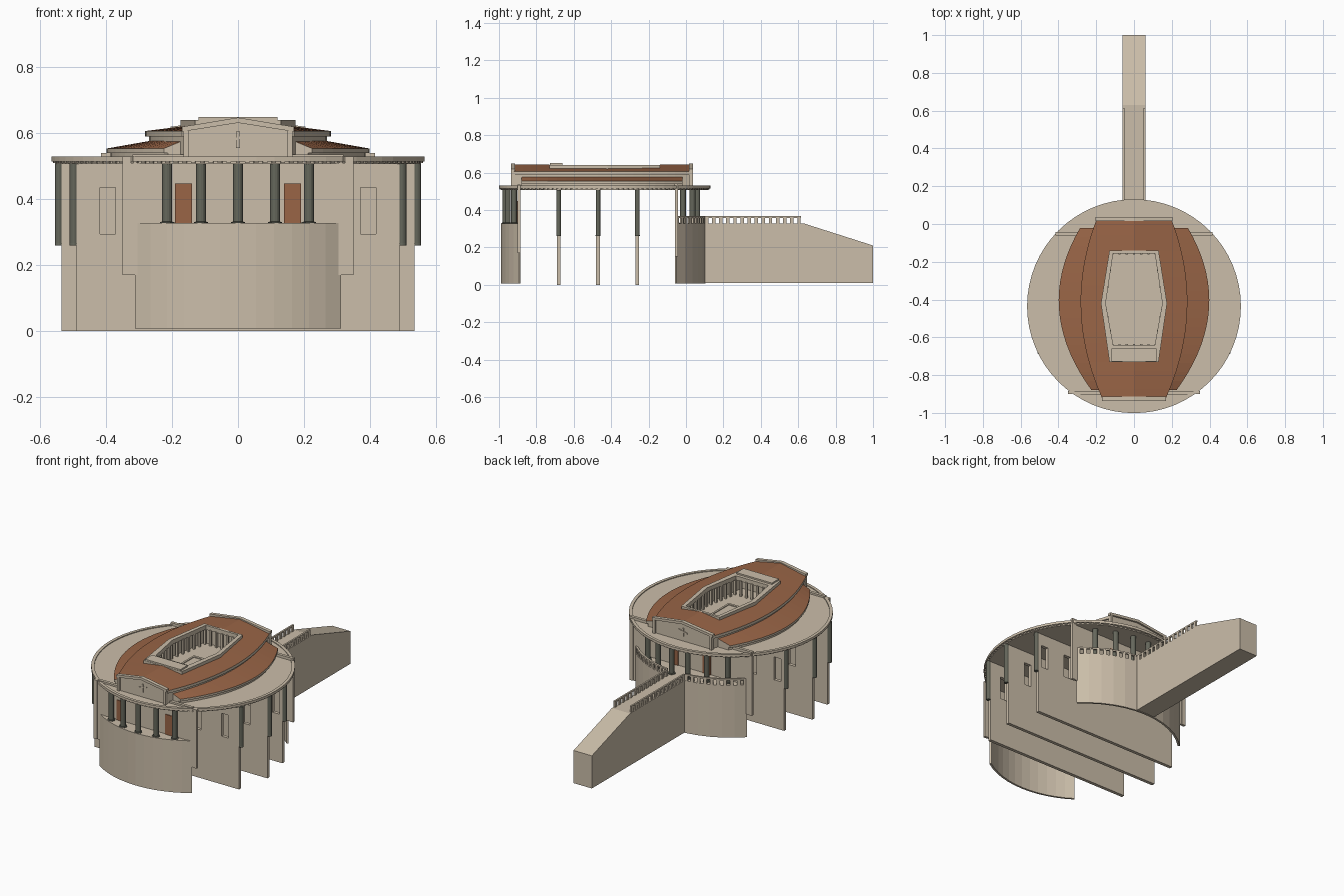
import bpy, bmesh, math

if "Cube" in bpy.data.objects:
    bpy.data.objects.remove(bpy.data.objects["Cube"])

CY = -0.435  # centre of the round hall


def material(name, col):
    m = bpy.data.materials.new(name)
    m.diffuse_color = (*col, 1)
    m.use_nodes = True
    m.node_tree.nodes["Principled BSDF"].inputs["Base Color"].default_value = m.diffuse_color
    return m


STONE = material("sandstone", (0.60, 0.515, 0.40))
TILE = material("terracotta", (0.32, 0.13, 0.062))
DARK = material("dark_column_stone", (0.13, 0.135, 0.105))


def finish(name, bm, mats=(STONE,), tile_top=False):
    bmesh.ops.recalc_face_normals(bm, faces=bm.faces)
    if tile_top:
        bm.normal_update()
        for f in bm.faces:
            f.material_index = 1 if f.normal.z > 0.5 else 0
    me = bpy.data.meshes.new(name)
    bm.to_mesh(me)
    bm.free()
    for m in mats:
        me.materials.append(m)
    ob = bpy.data.objects.new(name, me)
    bpy.context.collection.objects.link(ob)
    return ob


def loft(bm, rings, closed=False):
    rows = [[bm.verts.new(p) for p in r] for r in rings]
    n = len(rows[0])
    pairs = list(zip(rows, rows[1:])) + ([(rows[-1], rows[0])] if closed else [])
    for a, b in pairs:
        for i in range(n):
            j = (i + 1) % n
            bm.faces.new((a[i], a[j], b[j], b[i]))
    if not closed:
        bm.faces.new(rows[0])
        bm.faces.new(rows[-1])


def box(bm, x0, x1, y0, y1, z0, z1):
    loft(bm, [[(x0, y0, z), (x1, y0, z), (x1, y1, z), (x0, y1, z)] for z in (z0, z1)])


def prism_y(bm, pts, y0, y1):
    loft(bm, [[(x, y, z) for x, z in pts] for y in (y0, y1)])


def arc_band(bm, r0, r1, z0, z1, mid, half, n, closed=False):
    rings = []
    for i in range(n if closed else n + 1):
        a = mid - half + 2 * half * i / n
        c, s = math.cos(a), math.sin(a)
        rings.append([(r * c, CY + r * s, z) for r, z in ((r0, z0), (r1, z0), (r1, z1), (r0, z1))])
    loft(bm, rings, closed)


def column(bm, x, y, z0, z1, r, base=1.4):
    def ring(rad, z):
        return [(x + rad * math.cos(i * math.pi / 8), y + rad * math.sin(i * math.pi / 8), z)
                for i in range(16)]
    loft(bm, [ring(r * base, z0), ring(r * base, z0 + 0.005), ring(r, z0 + 0.006), ring(r, z1)])


# Three cross walls pierced by windows, with columns at their ends
for name, y, half, holes in (("front_cross_wall", -0.68, 0.49, (-0.395, -0.21, 0.21, 0.395)),
                             ("middle_cross_wall", -0.47, 0.535, (-0.395, -0.21, 0.21, 0.395)),
                             ("rear_cross_wall", -0.26, 0.49, (-0.446, -0.28, 0.28, 0.446))):
    bm = bmesh.new()
    y0, y1 = y - 0.01, y + 0.01
    box(bm, -half, half, y0, y1, 0, 0.295)
    box(bm, -half, half, y0, y1, 0.435, 0.51)
    edge = -half
    for c in holes:
        box(bm, edge, c - 0.024, y0, y1, 0.295, 0.435)
        edge = c + 0.024
    box(bm, edge, half, y0, y1, 0.295, 0.435)
    finish(name, bm)
    bm = bmesh.new()
    for s in (-1, 1):
        column(bm, s * (half + 0.008), y, 0.26, 0.508, 0.0125, 1.02)
    finish(name + "_columns", bm, (DARK,))

# Curved podium shells and their floors
for name, mid, r, half in (("front_podium", -math.pi / 2, 0.555, 0.598),
                           ("rear_podium", math.pi / 2, 0.54, 0.777)):
    bm = bmesh.new()
    arc_band(bm, r - 0.012, r, 0.008, 0.328, mid, half, 12)
    finish(name, bm)
    bm = bmesh.new()
    pts = [(r * .985 * math.cos(mid - half + half * i / 6), CY + r * .985 * math.sin(mid - half + half * i / 6))
           for i in range(13)]
    loft(bm, [[(x, y, z) for x, y in pts] for z in (0.312, 0.326)])
    finish(name + "_floor", bm)

# Portico back walls with end pilasters and brown doors
for name, y, half, z0, door, out in (("front_portico", -0.893, 0.325, 0.17, 0.165, -1),
                                     ("rear_portico", -0.052, 0.39, 0.15, 0.11, 1)):
    bm = bmesh.new()
    box(bm, -half, half, y - 0.005, y + 0.005, z0, 0.51)
    for s in (-1, 1):
        box(bm, *sorted((s * half, s * (half + 0.025))), y - 0.008, y + 0.008, z0, 0.53)
    cap = half - 0.005 if out < 0 else half + 0.025
    box(bm, -cap, cap, y - 0.009, y + 0.009, 0.515, 0.536 if out < 0 else 0.541)
    finish(name + "_wall", bm)
    bm = bmesh.new()
    for s in (-1, 1):
        yy = y + out * 0.007
        box(bm, s * door - 0.026, s * door + 0.026, yy - 0.003, yy + 0.003, 0.326, 0.448)
    finish(name + "_doors", bm, (TILE,))

# Portico columns along the curves
for name, r, xs, s in (("front_columns", 0.53, (-0.215, -0.112, 0, 0.112, 0.215), -1),
                       ("rear_columns", 0.498, (-0.27, -0.165, -0.055, 0.055, 0.165, 0.27), 1)):
    bm = bmesh.new()
    for x in xs:
        column(bm, x, CY + s * math.sqrt(r * r - x * x), 0.326, 0.508, 0.0155)
    finish(name, bm, (DARK,))

# Round roof slab and cornice with a row of dentils
bm = bmesh.new()
loft(bm, [[(0.555 * math.cos(i * math.pi / 32), CY + 0.555 * math.sin(i * math.pi / 32), z)
           for i in range(64)] for z in (0.507, 0.525)])
finish("round_roof_slab", bm)
bm = bmesh.new()
arc_band(bm, 0.54, 0.555, 0.508, 0.518, 0, math.pi, 64, True)
arc_band(bm, 0.548, 0.566, 0.515, 0.530, 0, math.pi, 64, True)
for i in range(128):
    arc_band(bm, 0.554, 0.561, 0.510, 0.516, i * math.pi / 64, 0.012, 1)
finish("round_cornice", bm)


# Tiled roofs: outlines bulge sideways, eaves stay level
def bulge(y, y0, y1, w0, w1, wide):
    t = (y - y0) / (y1 - y0)
    return w0 + (w1 - w0) * t + (wide - (w0 + w1) / 2) * 4 * t * (1 - t)


def upper_w(y):
    return bulge(y, -0.92, 0.02, 0.17, 0.2, 0.282)


def lower_w(y):
    return bulge(y, -0.88, -0.02, 0.225, 0.285, 0.397)


def court_w(y):
    return 0.13 + 0.045 * ((-0.14 - y) / 0.28 if y > -0.42 else (y + 0.73) / 0.31)


def steps(a, b, n):
    return [a + (b - a) * i / n for i in range(n + 1)]


bm = bmesh.new()
for s in (-1, 1):
    for ys, hole in ((steps(-0.92, -0.73, 4), False), (steps(-0.73, -0.42, 6), True),
                     (steps(-0.42, -0.14, 6), True), (steps(-0.14, 0.02, 4), False)):
        rings = []
        for y in ys:
            w = upper_w(y)
            h = court_w(y) if hole else 0
            zi = 0.642 - 0.035 * h / w
            rings.append([(s * h, y, zi), (s * w, y, 0.607), (s * w, y, 0.59),
                          (s * (w - .012), y, 0.59), (s * (w - .012), y, 0.523), (s * h, y, 0.523)])
        loft(bm, rings)
finish("upper_tiled_roof", bm, (STONE, TILE), True)

bm = bmesh.new()
for s in (-1, 1):
    rings = []
    for y in steps(-0.88, -0.02, 18):
        w, h = lower_w(y), upper_w(y) - 0.02
        rings.append([(s * h, y, 0.578), (s * w, y, 0.554), (s * w, y, 0.541),
                      (s * (w - .012), y, 0.541), (s * (w - .012), y, 0.52), (s * h, y, 0.52)])
    loft(bm, rings)
finish("lower_tiled_roof", bm, (STONE, TILE), True)

# Gable ends with raked cornices and a small relief
for name, y, w, out in (("front_gable", -0.92, 0.165, -1), ("rear_gable", 0.022, 0.2, 1)):
    bm = bmesh.new()
    prism_y(bm, [(-w, 0.522), (w, 0.522), (w, 0.612), (0, 0.637), (-w, 0.612)], y - 0.005, y + 0.005)
    a, b = sorted((y - out * 0.006, y + out * 0.016))
    prism_y(bm, [(-w - .005, 0.605), (0, 0.632), (w + .005, 0.605), (w + .005, 0.62),
                 (0, 0.648), (-w - .005, 0.62)], a, b)
    for s in (-1, 1):
        box(bm, *sorted((s * w, s * (w - .015))), a, b, 0.522, 0.607)
    yy = y + out * 0.007
    prism_y(bm, [(-.006, .555), (.006, .555), (.006, .605), (-.006, .605)], yy - .003, yy + .003)
    prism_y(bm, [(-.03, .575), (.03, .588), (.03, .595), (-.03, .582)], yy - .002, yy + .004)
    finish(name, bm)

# Courtyard rim, inner posts and front ledge
OUTER = [(.13, -.14), (.175, -.42), (.13, -.73), (-.13, -.73), (-.175, -.42), (-.13, -.14)]
INNER = [(.11, -.155), (.15, -.42), (.11, -.64), (-.11, -.64), (-.15, -.42), (-.11, -.155)]
bm = bmesh.new()
loft(bm, [[(*o, 0.615), (*i, 0.615), (*i, 0.641), (*o, 0.641)] for o, i in zip(OUTER, INNER)], True)
box(bm, -0.12, 0.12, -0.728, -0.66, 0.63, 0.65)
finish("courtyard_rim", bm)
bm = bmesh.new()
for k in range(6):
    (xa, ya), (xb, yb) = INNER[k], INNER[(k + 1) % 6]
    for i in range(6):
        t = i / 6
        x, y = (xa + (xb - xa) * t) * 1.04, ya + (yb - ya) * t
        box(bm, x - .006, x + .006, y - .006, y + .006, 0.52, 0.62)
finish("courtyard_posts", bm)
bm = bmesh.new()
sq = [(.075, -.32), (.075, -.52), (-.075, -.52), (-.075, -.32)]
loft(bm, [[(x * k, -.42 + (y + .42) * k, z) for k, z in ((1, .52), (1, .53), (.85, .53), (.85, .52))]
          for x, y in sq], True)
finish("courtyard_pool_edge", bm)

# Approach ramp
bm = bmesh.new()
prof = [(0.09, 0.01), (1.0, 0.01), (1.0, 0.21), (0.63, 0.328), (0.09, 0.328)]
loft(bm, [[(x, y, z) for y, z in prof] for x in (-0.062, 0.062)])
finish("approach_ramp", bm)

# Balustrades on the ramp and around the rear podium
bm = bmesh.new()
for s in (-1, 1):
    x0, x1 = s * 0.056 - 0.005, s * 0.056 + 0.005
    box(bm, x0, x1, 0.1, 0.615, 0.358, 0.367)
    for i in range(14):
        y = 0.11 + i * 0.038
        box(bm, x0, x1, y - 0.009, y + 0.009, 0.327, 0.36)
finish("ramp_balustrade", bm)
bm = bmesh.new()
for s in (-1, 1):
    mid = math.pi / 2 + s * 0.445
    arc_band(bm, 0.528, 0.54, 0.358, 0.367, mid, 0.33, 8)
    for i in range(10):
        arc_band(bm, 0.529, 0.539, 0.327, 0.36, mid - 0.315 + i * 0.07, 0.017, 1)
finish("podium_balustrade", bm)
